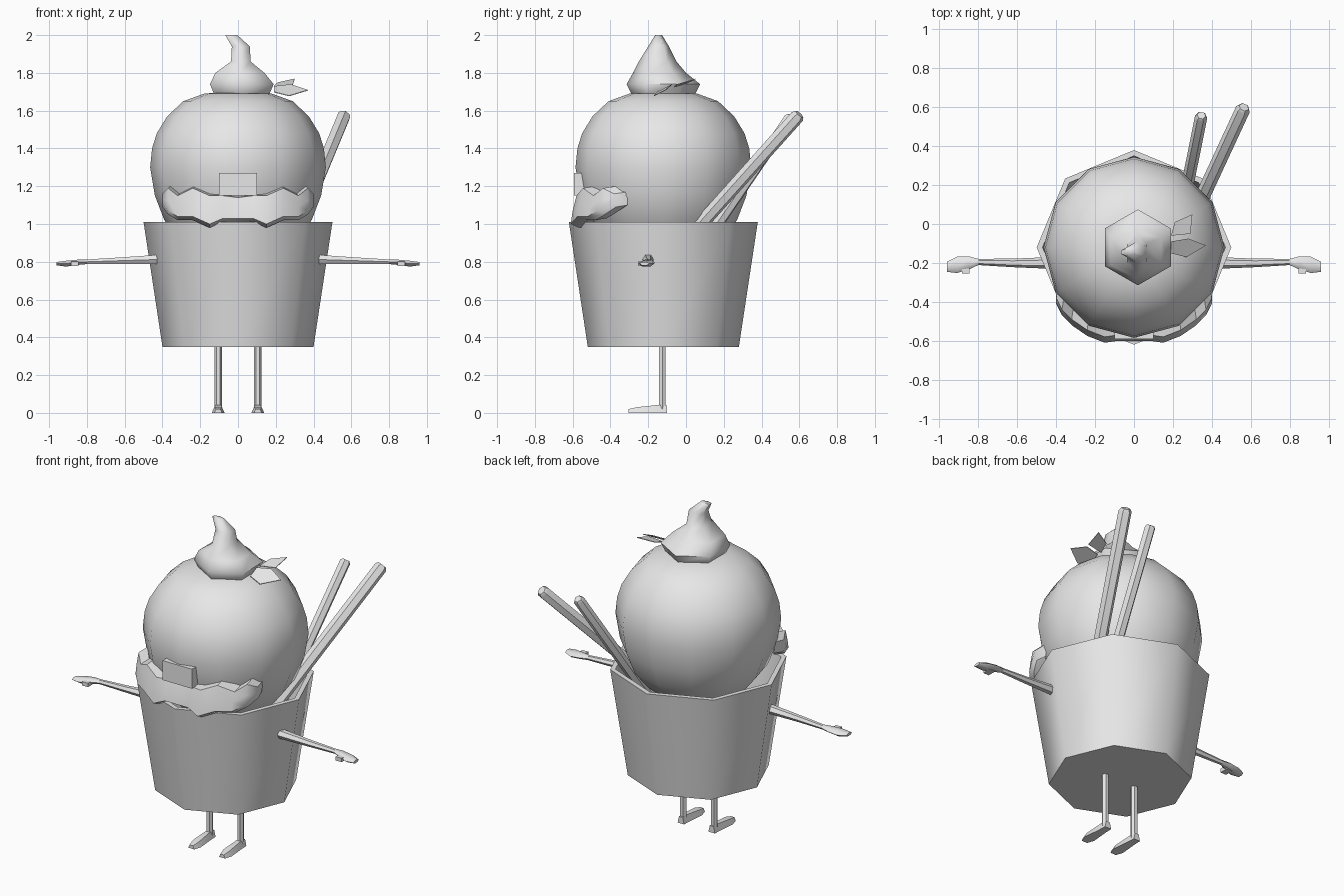
import bpy
import bmesh
from math import cos, sin, pi, radians
from mathutils import Vector

cube = bpy.data.objects.get("Cube")
if cube:
    bpy.data.objects.remove(cube, do_unlink=True)

grey = bpy.data.materials.new("plain grey")
grey.use_nodes = True
COLOUR = (0.8, 0.8, 0.8, 1)
grey.diffuse_color = COLOUR
grey.node_tree.nodes["Principled BSDF"].inputs["Base Color"].default_value = COLOUR


def finish(name, bm, smooth=50):
    bmesh.ops.recalc_face_normals(bm, faces=bm.faces)
    mesh = bpy.data.meshes.new(name)
    bm.to_mesh(mesh)
    bm.free()
    mesh.materials.append(grey)
    obj = bpy.data.objects.new(name, mesh)
    bpy.context.collection.objects.link(obj)
    if smooth:
        bpy.ops.object.select_all(action='DESELECT')
        obj.select_set(True)
        bpy.context.view_layer.objects.active = obj
        bpy.ops.object.shade_smooth_by_angle(angle=radians(smooth))
    return obj


def loft(name, rings, smooth=50, caps=True):
    """Bridge a list of equal-length point rings."""
    bm = bmesh.new()
    loops = [[bm.verts.new(p) for p in ring] for ring in rings]
    n = len(loops[0])
    for a, b in zip(loops, loops[1:]):
        for i in range(n):
            j = (i + 1) % n
            bm.faces.new((a[i], a[j], b[j], b[i]))
    if caps:
        bm.faces.new(loops[0])
        bm.faces.new(loops[-1])
    return finish(name, bm, smooth)


def ring(cx, cy, z, rx, ry, n, turn=0.0):
    return [(cx + rx * cos(2 * pi * i / n + turn),
             cy + ry * sin(2 * pi * i / n + turn), z) for i in range(n)]


def rod(name, start, end, radius, n=6):
    start, end = Vector(start), Vector(end)
    turn = (end - start).to_track_quat('Z', 'Y')
    loft(name, [[c + turn @ Vector(p) for p in ring(0, 0, 0, r, r, n)]
                for c, r in ((start, radius), (end, radius),
                             (end + (end - start) * 0.015, radius * 0.7))])


AXIS_Y = -0.12

# Cup with a thin rim and hollow inside
cup = [(0.40, 0.35), (0.50, 1.01), (0.47, 1.01), (0.41, 0.62)]
loft("cup", [ring(0, AXIS_Y, z, r, r, 8) for r, z in cup])

# Big rounded scoop
scoop = [(0.20, 0.82), (0.31, 0.92), (0.39, 1.02), (0.44, 1.15), (0.465, 1.30),
         (0.455, 1.40), (0.43, 1.48), (0.375, 1.57), (0.29, 1.65), (0.18, 1.69), (0.06, 1.70)]
loft("scoop", [ring(0, AXIS_Y, z, r, r, 12) for r, z in scoop], 60)

# Cream swirl with a bent tip
swirl = [(0.02, -0.12, 1.69, 0.17, 0.17), (0.02, -0.12, 1.74, 0.195, 0.195),
         (0.01, -0.14, 1.80, 0.15, 0.14), (0.015, -0.15, 1.86, 0.06, 0.10),
         (0.015, -0.145, 1.94, 0.055, 0.055), (-0.035, -0.145, 2.0, 0.037, 0.018)]
loft("cream_swirl", [ring(*s, 6, pi / 2) for s in swirl], 60)

# Leaves beside the swirl
leaves = {
    "back_leaf": [(0.19, -0.06, 1.73), (0.21, 0.01, 1.75), (0.30, 0.05, 1.77), (0.29, -0.05, 1.74)],
    "front_leaf": [(0.19, -0.09, 1.73), (0.28, -0.075, 1.74), (0.37, -0.11, 1.71),
                   (0.27, -0.17, 1.68), (0.19, -0.15, 1.70)],
}
for name, outline in leaves.items():
    loft(name, [outline, [(x, y, z - 0.004) for x, y, z in outline]], 0)

# Two straws leaning backward
rod("long_straw", (0.24, -0.10, 0.80), (0.56, 0.59, 1.57), 0.038)
rod("short_straw", (0.24, 0.03, 0.80), (0.345, 0.55, 1.56), 0.032)

# Moustache: half stations (x, front y, top z, bottom z), mirrored
half = [(0, -0.60, 1.15, 1.01), (0.08, -0.60, 1.16, 1.01), (0.15, -0.61, 1.16, 0.98),
        (0.24, -0.575, 1.20, 1.02), (0.32, -0.52, 1.16, 1.02),
        (0.37, -0.47, 1.20, 1.05), (0.40, -0.41, 1.17, 1.09)]
stations = [(-x, y, t, b) for x, y, t, b in half[:0:-1]] + half
moustache = []
for x, y, top, bottom in stations:
    mid = (top + bottom) / 2
    back = y + 0.10
    moustache.append([(x * 0.97, back, top), (x, y + 0.03, top - 0.01), (x, y + 0.01, mid),
                      (x, y, bottom + 0.02), (x, y + 0.04, bottom), (x * 0.95, back, bottom + 0.01)])
loft("moustache", moustache, 40)

# Square nose
loft("nose", [[(-0.10, y, 1.15), (0.10, y, 1.15), (0.10, y, 1.27), (-0.10, y, 1.27)]
              for y in (-0.48, -0.592)], 30)

# Arms, hands, legs and feet on both sides
arm = [(0.43, -0.20, 0.812, 0.030, 0.028), (0.62, -0.20, 0.806, 0.022, 0.020),
       (0.80, -0.195, 0.80, 0.016, 0.014)]
hand = [(0.80, -0.195, 0.80, 0.016, 0.014), (0.85, -0.20, 0.797, 0.034, 0.016),
        (0.91, -0.21, 0.79, 0.042, 0.018), (0.96, -0.22, 0.79, 0.026, 0.010)]
foot = [(-0.10, 0.022, 0.04), (-0.15, 0.024, 0.042), (-0.26, 0.034, 0.03), (-0.305, 0.020, 0.02)]
for side, s in (("left", 1), ("right", -1)):
    for part, path in (("arm", arm), ("hand", hand)):
        loft(f"{side}_{part}", [[(s * x, cy + ry * cos(i * pi / 3), cz + rz * sin(i * pi / 3))
                                 for i in range(6)] for x, cy, cz, ry, rz in path])
    loft(f"{side}_thumb", [[(s * x, y, 0.79 + h) for x, h in
                            ((0.845, -0.012), (0.885, -0.012), (0.885, 0.012), (0.845, 0.012))]
                           for y in (-0.20, -0.255)])
    lx = s * 0.105
    loft(f"{side}_leg", [ring(lx, -0.125, z, 0.02, 0.02, 6) for z in (0.02, 0.36)])
    loft(f"{side}_foot", [[(lx - w, y, 0), (lx + w, y, 0), (lx + w * 0.6, y, h), (lx - w * 0.6, y, h)]
                          for y, w, h in foot], 30)
